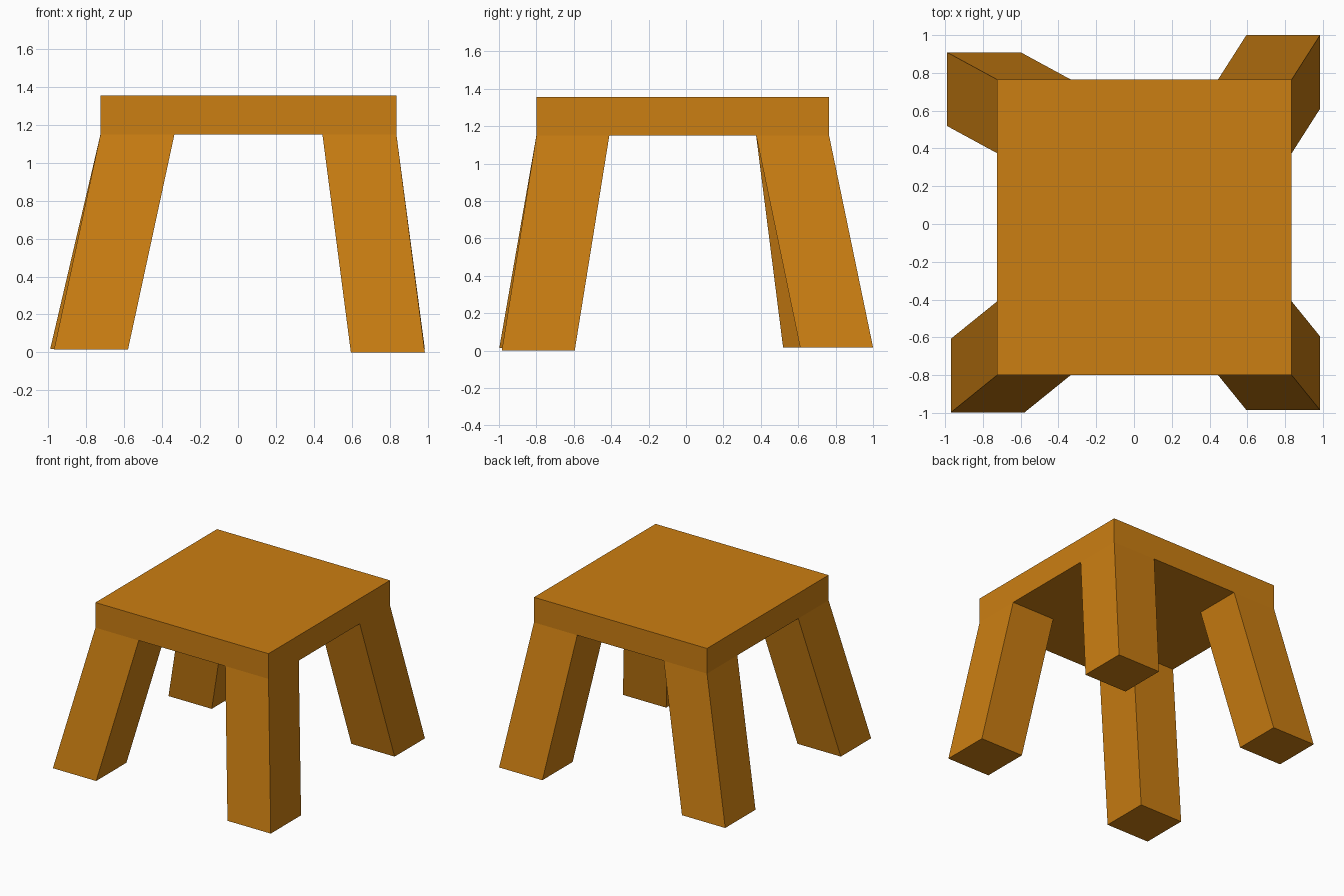
import bpy
import bmesh
from mathutils import Vector

if "Cube" in bpy.data.objects:
    bpy.data.objects.remove(bpy.data.objects["Cube"])

X0, X1, Y0, Y1 = -0.725, 0.835, -0.80, 0.765   # seat edges
Z0, Z1 = 1.15, 1.355                           # seat underside and top
LEG = 0.39                                     # leg thickness

wood = bpy.data.materials.new("orange_wood")
wood.diffuse_color = (0.60, 0.21, 0.006, 1.0)
wood.use_nodes = True
wood.node_tree.nodes["Principled BSDF"].inputs["Base Color"].default_value = wood.diffuse_color


def slanted_box(name, bottom, top, size):
    """Box whose bottom and top faces are centred on different points."""
    bm = bmesh.new()
    bmesh.ops.create_cube(bm, size=1.0)
    for v in bm.verts:
        c = Vector(top if v.co.z > 0 else bottom)
        v.co = c + Vector((v.co.x * size[0], v.co.y * size[1], 0))
    mesh = bpy.data.meshes.new(name)
    bm.to_mesh(mesh)
    bm.free()
    mesh.materials.append(wood)
    obj = bpy.data.objects.new(name, mesh)
    bpy.context.collection.objects.link(obj)
    return obj


# Seat slab
cx, cy = (X0 + X1) / 2, (Y0 + Y1) / 2
slanted_box("seat", (cx, cy, Z0), (cx, cy, Z1), (X1 - X0, Y1 - Y0))

# Splayed legs: each starts flush with a seat corner, feet slightly uneven
h = LEG / 2
feet = {
    "front_left_leg": (X0 + h, Y0 + h, -0.775, -0.803, 0.015),
    "front_right_leg": (X1 - h, Y0 + h, 0.79, -0.79, 0.0),
    "back_left_leg": (X0 + h, Y1 - h, -0.795, 0.714, 0.018),
    "back_right_leg": (X1 - h, Y1 - h, 0.79, 0.805, 0.018),
}
for name, (tx, ty, fx, fy, fz) in feet.items():
    slanted_box(name, (fx, fy, fz), (tx, ty, Z0), (LEG, LEG))
